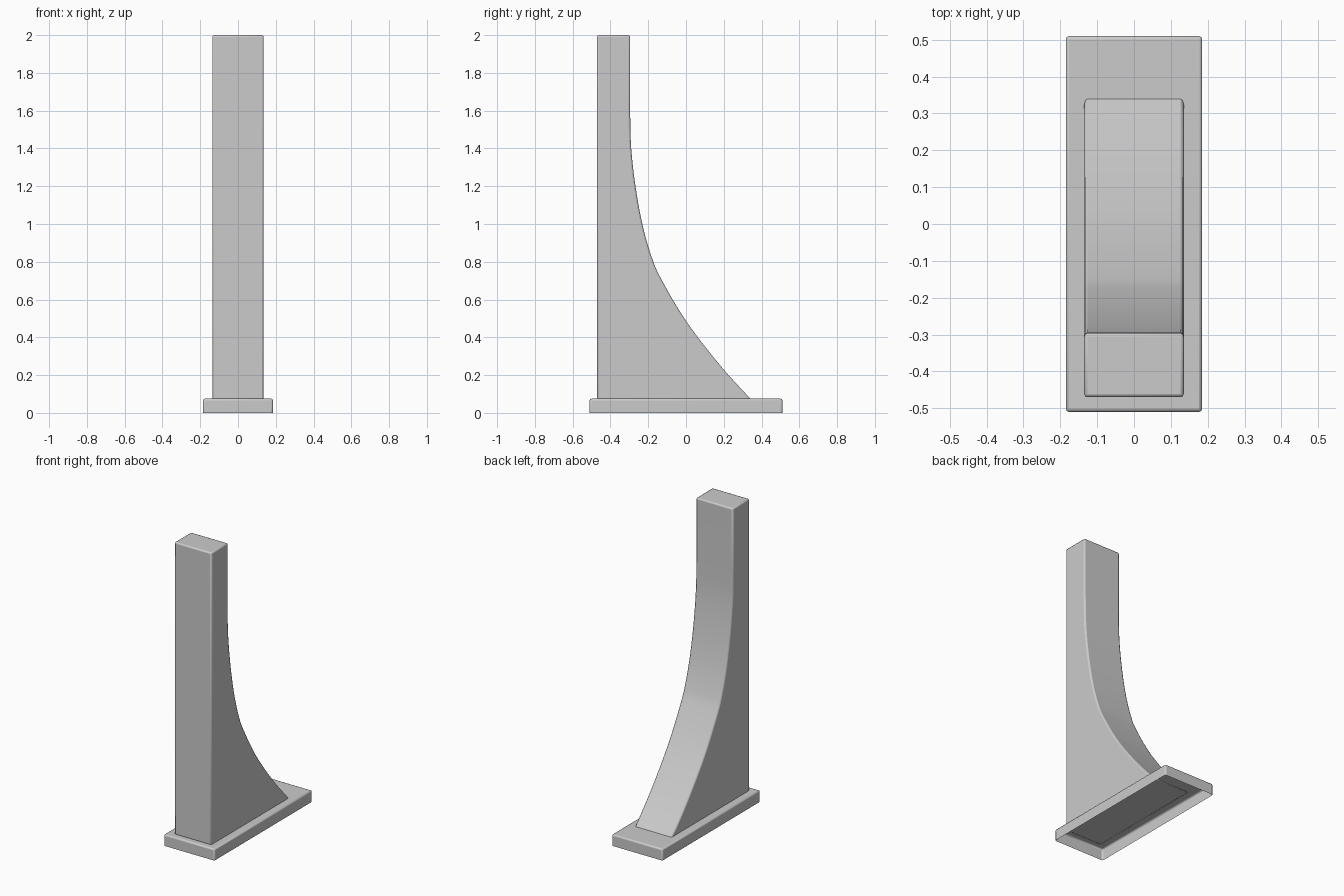
import bpy, bmesh, math
from mathutils import Vector

if "Cube" in bpy.data.objects:
    bpy.data.objects.remove(bpy.data.objects["Cube"])


def finish(name, bm, width):
    bmesh.ops.recalc_face_normals(bm, faces=bm.faces)
    me = bpy.data.meshes.new(name)
    bm.to_mesh(me)
    bm.free()
    ob = bpy.data.objects.new(name, me)
    bpy.context.collection.objects.link(ob)
    bev = ob.modifiers.new("soft_edges", 'BEVEL')
    bev.width = width
    bev.segments = 2
    bev.limit_method = 'ANGLE'
    bev.angle_limit = math.radians(35)
    bpy.ops.object.select_all(action='DESELECT')
    ob.select_set(True)
    bpy.context.view_layer.objects.active = ob
    bpy.ops.object.shade_smooth_by_angle(angle=math.radians(40))
    return ob


def smooth_path(pts, steps=4):
    # Catmull-Rom curve through the points
    p = [Vector(q) for q in pts]
    p = [2 * p[0] - p[1]] + p + [2 * p[-1] - p[-2]]
    out = []
    for i in range(1, len(p) - 2):
        a, b, c, d = p[i - 1:i + 3]
        for k in range(steps):
            t = k / steps
            out.append(0.5 * (2 * b + (c - a) * t + (2 * a - 5 * b + 4 * c - d) * t * t
                              + (3 * b - a - 3 * c + d) * t ** 3))
    return out + [p[-2]]


# base plate: shallow cap, open underneath
bm = bmesh.new()
bmesh.ops.create_cube(bm, size=1)
for v in bm.verts:
    v.co = Vector((v.co.x * 0.37, v.co.y * 1.02, (v.co.z + 0.5) * 0.075))
bm.faces.ensure_lookup_table()
bottom = [f for f in bm.faces if all(v.co.z < 0.001 for v in f.verts)]
finish_faces = bmesh.ops.recalc_face_normals(bm, faces=bm.faces)
bmesh.ops.delete(bm, geom=bottom, context='FACES_ONLY')
finish("base_plate", bm, 0.009)

# upright: flat front, curved flaring back
curve = smooth_path([(-0.296, 1.6), (-0.29, 1.4), (-0.266, 1.19), (-0.228, 0.985),
                     (-0.18, 0.82), (-0.132, 0.71), (0.0, 0.487), (0.177, 0.256),
                     (0.345, 0.07)])
profile = [Vector((-0.47, 0.07)), Vector((-0.47, 2.0)), Vector((-0.296, 2.0))] + curve
bm = bmesh.new()
face = bm.faces.new([bm.verts.new((-0.135, p.x, p.y)) for p in profile])
ext = bmesh.ops.extrude_face_region(bm, geom=[face], use_keep_orig=True)
bmesh.ops.translate(bm, vec=(0.27, 0, 0),
                    verts=[g for g in ext["geom"] if isinstance(g, bmesh.types.BMVert)])
finish("curved_upright", bm, 0.009)
